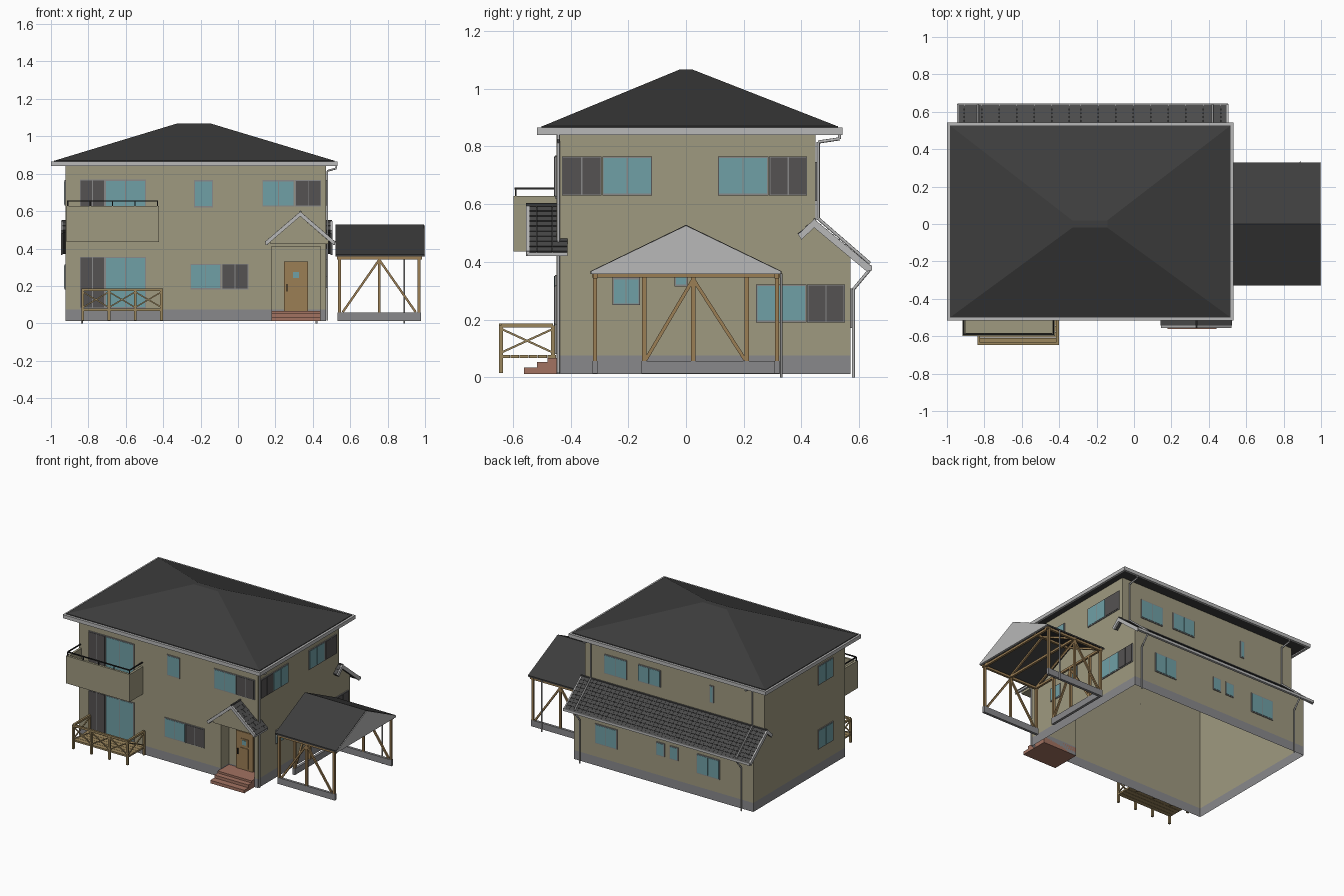
import bpy, bmesh, math
from mathutils import Vector as V, Matrix

if "Cube" in bpy.data.objects:
    bpy.data.objects.remove(bpy.data.objects["Cube"])

COL = {
    "wall": (.345, .32, .215), "plinth": (.25, .25, .26), "roof": (.047, .047, .047),
    "tile": (.07, .07, .07), "trim": (.48, .48, .48), "glass": (.16, .35, .38),
    "shutter": (.09, .085, .085), "wood": (.33, .21, .09), "deck": (.33, .24, .11),
    "brick": (.36, .17, .12), "iron": (.02, .02, .02), "frame": (.25, .25, .25)}
parts = {}


def part(name, col):
    parts[name] = (bmesh.new(), col)
    return parts[name][0]


def prism(bm, pts, vec):
    f = bm.faces.new([bm.verts.new(p) for p in pts])
    r = bmesh.ops.extrude_face_region(bm, geom=[f], use_keep_orig=True)
    vs = [e for e in r["geom"] if isinstance(e, bmesh.types.BMVert)]
    bmesh.ops.translate(bm, verts=vs, vec=vec)


def face(bm, *pts):
    bm.faces.new([bm.verts.new(p) for p in pts])


def shell(bm, plan, z0, z1):
    # upright walls only, open above and below
    lo = [bm.verts.new((x, y, z0)) for x, y in plan]
    hi = [bm.verts.new((x, y, z1)) for x, y in plan]
    for i in range(len(plan)):
        j = (i + 1) % len(plan)
        bm.faces.new([lo[i], lo[j], hi[j], hi[i]])


def box(bm, x0, x1, y0, y1, z0, z1):
    prism(bm, [(x0, y0, z0), (x1, y0, z0), (x1, y1, z0), (x0, y1, z0)], (0, 0, z1 - z0))


def xprism(bm, yz, x0, x1):
    prism(bm, [(x0, y, z) for y, z in yz], (x1 - x0, 0, 0))


def yprism(bm, xz, y0, y1):
    prism(bm, [(x, y0, z) for x, z in xz], (0, y1 - y0, 0))


def bars(bm, pts, w, sides=4):
    # straight bars joining successive points
    r = w / 2 * (math.sqrt(2) if sides == 4 else 1)
    for a, b in zip(pts, pts[1:]):
        a, b = V(a), V(b)
        d = b - a
        m = Matrix.Translation((a + b) / 2) @ d.to_track_quat('Z', 'Y').to_matrix().to_4x4()
        m = m @ Matrix.Rotation(math.pi / 4 if sides == 4 else 0, 4, 'Z')
        bmesh.ops.create_cone(bm, cap_ends=True, segments=sides, radius1=r, radius2=r,
                              depth=d.length, matrix=m)


def tiles(bm, r0, r1, e0, rows, cols, t=.007):
    # wedge-shaped tiles on a slope from ridge r0-r1 down to eave e0
    r0, r1, e0 = V(r0), V(r1), V(e0)
    u, d = (r1 - r0) / cols, (e0 - r0) / rows
    n = u.cross(d).normalized()
    n = n if n.z > 0 else -n
    for i in range(rows):
        for j in range(cols):
            p = r0 + d * i + u * j
            q = p + d * 1.02
            prism(bm, [p, p + n * t * .4, q + n * t, q], u * .97)


# hollow house walls, with the notch of the entrance
X0, X1, Y0, Y1, YB = -.922, .47, -.448, .448, .57
yd = Y0 + .09
plan = [(X0, Y0), (.18, Y0), (.18, yd), (.44, yd), (.44, Y0), (X1, Y0), (X1, YB), (X0, YB)]
b = part("house_walls", "wall")
shell(b, plan, .075, .41)
shell(b, [(X0, Y0), (X1, Y0), (X1, Y1), (X0, Y1)], .41, .85)
face(b, (.18, Y0, .41), (.44, Y0, .41), (.44, yd, .41), (.18, yd, .41))
face(b, (X0, YB, .41), (X1, YB, .41), (X1, YB, .425), (X0, YB, .425))
for x in (X0, X1):
    face(b, (x, Y1, .41), (x, YB, .41), (x, YB, .425), (x, Y1, .525))
b = part("foundation", "plinth")
shell(b, plan, .012, .075)

# main hipped roof with a narrow flat top
b = part("main_roof", "roof")
box(b, -.985, .517, -.5, .526, .848, .87)
lo = [b.verts.new(p) for p in [(-.98, -.497, .87), (.513, -.497, .87), (.513, .524, .87), (-.98, .524, .87)]]
hi = [b.verts.new(p) for p in [(-.33, -.02, 1.067), (-.142, -.02, 1.067), (-.142, .02, 1.067), (-.33, .02, 1.067)]]
b.faces.new(hi)
for i in range(4):
    b.faces.new([lo[i], lo[(i + 1) % 4], hi[(i + 1) % 4], hi[i]])
b = part("main_gutter", "trim")
for y in (-.517, .526):
    box(b, -1, .533, y, y + .017, .84, .865)
for x in (-1, .517):
    box(b, x, x + .016, -.5, .526, .84, .865)

# rear lean-to roof
b = part("lean_to_deck", "roof")
xprism(b, [(.39, .492), (.444, .54), (.637, .38), (.628, .37), (.444, .522), (.4, .482)], -.94, .497)
b = part("lean_to_barge", "trim")
for x in (-.947, .495):
    xprism(b, [(.388, .495), (.444, .548), (.642, .385), (.628, .365), (.444, .518), (.4, .477)], x, x + .009)
b = part("lean_to_gutter", "trim")
box(b, -.945, .503, .628, .645, .37, .388)
b = part("lean_to_tiles", "tile")
tiles(b, (-.938, .444, .541), (.495, .444, .541), (-.938, .635, .383), 9, 46)
tiles(b, (-.938, .444, .541), (.495, .444, .541), (-.938, .392, .494), 2, 46)
bars(b, [(-.945, .447, .546), (.503, .447, .546)], .012, 6)

# entrance porch roof
b = part("porch_gable", "wall")
yprism(b, [(.175, .425), (.485, .425), (.485, .44), (.33, .575), (.175, .44)], -.53, Y0)
b = part("porch_barge", "trim")
yprism(b, [(.145, .437), (.333, .598), (.52, .437), (.51, .42), (.333, .572), (.155, .42)], -.555, -.543)
b = part("porch_tiles", "tile")
yprism(b, [(.15, .435), (.333, .59), (.516, .435), (.508, .425), (.333, .572), (.158, .425)], -.545, -.41)
for ex in (.147, .519):
    tiles(b, (.333, -.543, .591), (.333, -.41, .591), (ex, -.543, .433), 9, 5, .006)
bars(b, [(.333, -.555, .597), (.333, Y0, .597)], .012, 6)
b = part("porch_gutter", "trim")
for x in (.148, .507):
    box(b, x, x + .012, -.55, -.41, .42, .434)

# entrance steps and door
b = part("entrance_steps", "brick")
for y, z in ((-.562, .033), (-.517, .053), (-.48, .067)):
    box(b, .178, .442, y, yd, .012, z)
b = part("front_door", "wood")
box(b, .245, .375, yd - .012, yd, .06, .33)
for x0, x1, z0, z1 in ((.28, .34, .08, .22), (.28, .34, .235, .285)):
    box(b, x0, x1, yd - .016, yd - .01, z0, z1)
b = part("door_glass", "glass")
box(b, .295, .325, yd - .019, yd - .012, .243, .275)
b = part("door_handle", "iron")
bars(b, [(.262, yd - .02, .17), (.262, yd - .02, .21)], .007)

# windows and shutters
glass, frame, shut = part("window_glass", "glass"), part("window_frames", "frame"), part("shutters", "shutter")


def pane(bm, wall, u0, u1, z0, z1, d):
    axis, base, s = wall
    a, c = sorted((base + s * .0005, base + s * d))
    if axis == 'y':
        box(bm, u0, u1, a, c, z0, z1)
    else:
        box(bm, a, c, u0, u1, z0, z1)


def window(wall, u0, u1, z0, z1, sash=2, shutter=None):
    pane(frame, wall, u0, u1, z0, z1, .006)
    w = (u1 - u0 - .006) / sash
    for i in range(sash):
        u = u0 + .005 + w * i
        pane(glass, wall, u, u + w - .004, z0 + .006, z1 - .006, .008)
    if shutter:
        s0, s1 = shutter
        pane(frame, wall, s0, s1, z0, z1, .006)
        m = (s0 + s1) / 2
        for p, q in ((s0 + .004, m - .002), (m + .002, s1 - .004)):
            pane(shut, wall, p, q, z0 + .004, z1 - .004, .009)


F, R, L = ('y', Y0, -1), ('x', X1, 1), ('x', X0, -1)
B1, B0 = ('y', Y1, 1), ('y', YB, 1)
window(F, -.71, -.492, .456, .768, 2, (-.845, -.712))
window(F, -.71, -.492, .08, .355, 2, (-.845, -.712))
window(F, -.235, -.135, .62, .765, 1)
window(F, .13, .303, .625, .765, 2, (.305, .445))
window(F, -.255, -.09, .182, .318, 2, (-.088, .055))
window(R, -.29, -.117, .63, .765, 2, (-.43, -.292))
window(R, .11, .285, .63, .765, 2, (.288, .42))
window(R, .243, .418, .19, .322, 2, (.42, .55))
window(R, -.255, -.16, .25, .345, 2)
window(R, -.04, .005, .315, .4, 1)
for w in ((.143, .32, .61), (-.12, .057, .625), (-.53, -.5, .625)):
    window(B1, w[0], w[1], w[2], .745, 2 if w[1] - w[0] > .1 else 1)
for w in ((.134, .305, .17), (-.235, -.172, .215), (-.34, -.275, .215), (-.664, -.486, .17)):
    window(B0, w[0], w[1], w[2], .308, 2 if w[1] - w[0] > .1 else 1)
for z in (.63, .18):
    window(L, -.31, -.145, z, z + .135, 2)

# balcony: floor, parapet and handrail
b = part("balcony", "wall")
box(b, -.917, -.423, -.598, Y0, .435, .455)
box(b, -.917, -.423, -.598, -.582, .455, .628)
for x in (-.917, -.439):
    box(b, x, x + .016, -.582, Y0, .455, .628)
b = part("balcony_rail", "iron")
bars(b, [(-.91, Y0, .654), (-.91, -.59, .654), (-.43, -.59, .654), (-.43, Y0, .654)], .007)
for i in range(5):
    bars(b, [(-.91 + .12 * i, -.59, .62), (-.91 + .12 * i, -.59, .653)], .006)

# garden deck with crossed railing
b = part("garden_deck", "deck")
for i in range(6):
    y = -.64 + i * .032
    box(b, -.835, -.403, y, y + .03, .066, .078)
xs = [-.83, -.69, -.55, -.409]
for y in (-.641, -.46):
    for x in xs:
        bars(b, [(x, y, .015), (x, y, .18 if y < -.6 or x in (xs[0], xs[-1]) else .07)], .014)
rails = [((p, -.641), (q, -.641)) for p, q in zip(xs, xs[1:])]
rails += [((x, -.641), (x, -.46)) for x in (xs[0], xs[-1])]
for p, q in rails:
    bars(b, [(*p, .18), (*q, .18)], .014)
    bars(b, [(*p, .085), (*q, .168)], .007)
    bars(b, [(*p, .168), (*q, .085)], .007)

# carport roof, gable, frame and low base walls
b = part("carport_roof", "roof")
xprism(b, [(-.33, .368), (0, .528), (.33, .368), (.33, .357), (0, .513), (-.33, .357)], .52, .995)
b = part("carport_gable", "trim")
xprism(b, [(-.328, .357), (-.328, .366), (0, .524), (.328, .366), (.328, .357)], .985, 1)
b = part("carport_frame", "wood")
cx = (.542, .755, .968)
for y in (-.315, .315):
    bars(b, [(.53, y, .35), (.985, y, .35)], .016)
    for x in cx:
        bars(b, [(x, y, .015), (x, y, .35)], .015)
    for x in (.56, .95):
        bars(b, [(.755, y, .34), (x, y, .06)], .012)
for x in cx:
    bars(b, [(x, -.325, .353), (x, .325, .353)], .015)
    bars(b, [(x, -.315, .355), (x, 0, .506), (x, .315, .355)], .012)
for y in (-.145, .025, .21):
    bars(b, [(.542, y, .02), (.542, y, .35)], .015)
for y in (-.14, .205):
    bars(b, [(.542, .025, .34), (.542, y, .06)], .012)
bars(b, [(.53, 0, .502), (.985, 0, .502)], .014)
b = part("carport_base", "plinth")
for y in (-.324, .306):
    box(b, .533, .979, y, y + .018, .013, .057)
box(b, .533, .551, -.155, .315, .013, .057)

# rainwater pipes
b = part("downpipes", "trim")
for x in (.42, -.835):
    bars(b, [(x, .532, .845), (x, .532, .826), (x, .458, .815), (x, .458, .55), (x, .637, .395)], .011, 8)
    bars(b, [(x, .636, .372), (x, .58, .305), (x, .58, 0)], .011, 8)
bars(b, [(.525, -.442, .845), (.525, -.442, .828), (.477, -.442, .815), (.477, -.442, .015)], .01, 8)
bars(b, [(.89, .33, .36), (.89, .33, 0)], .008, 8)

# turn every part into an object
for name, (bm, col) in parts.items():
    bmesh.ops.recalc_face_normals(bm, faces=bm.faces)
    me = bpy.data.meshes.new(name)
    bm.to_mesh(me)
    bm.free()
    mat = bpy.data.materials.get(col) or bpy.data.materials.new(col)
    mat.diffuse_color = (*COL[col], 1)
    mat.use_nodes = True
    mat.node_tree.nodes["Principled BSDF"].inputs["Base Color"].default_value = mat.diffuse_color
    me.materials.append(mat)
    ob = bpy.data.objects.new(name, me)
    bpy.context.collection.objects.link(ob)
    if name == "downpipes":
        bpy.context.view_layer.objects.active = ob
        ob.select_set(True)
        bpy.ops.object.shade_smooth_by_angle(angle=math.radians(50))
